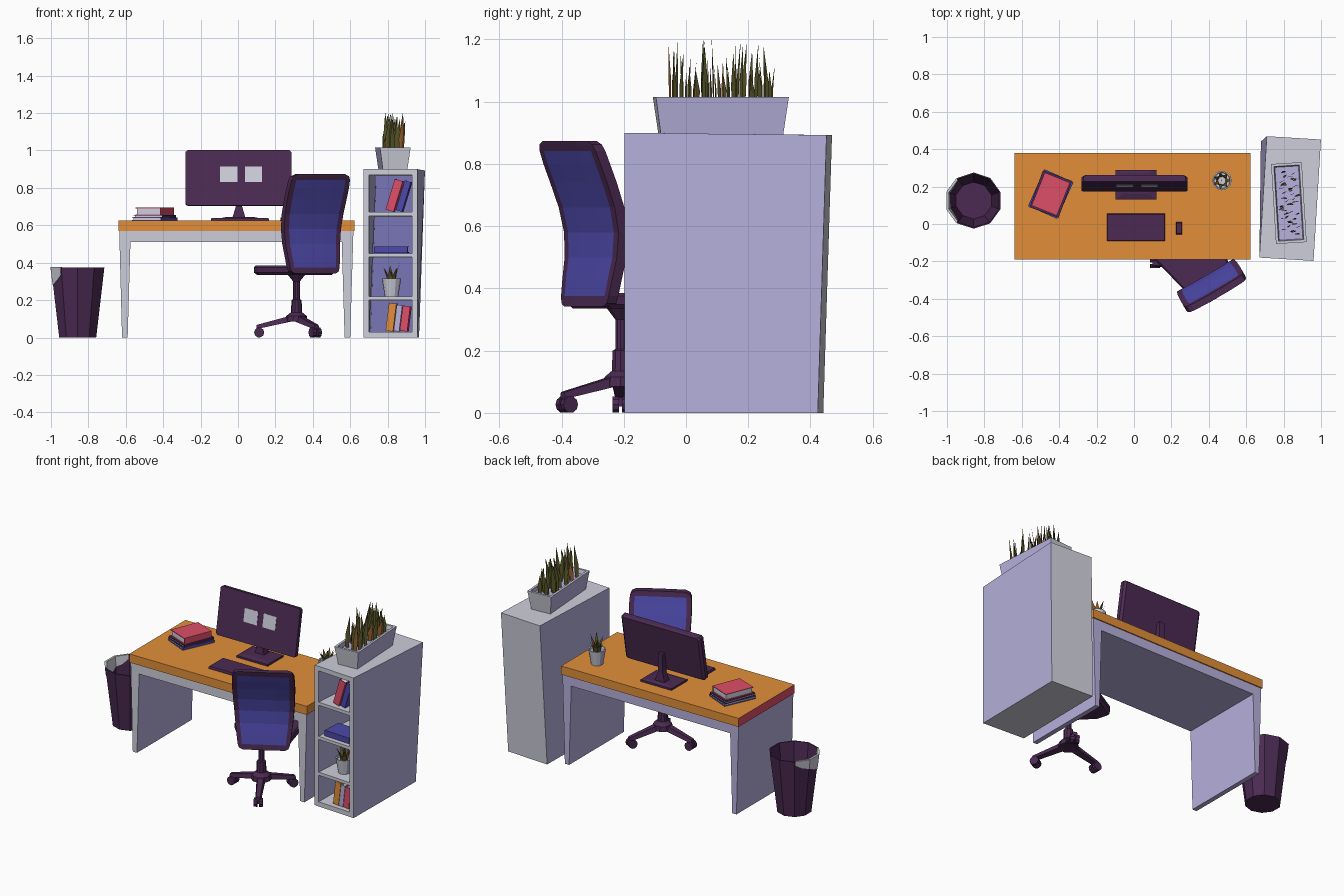
import bpy, bmesh, math, random
from mathutils import Matrix, Vector

if "Cube" in bpy.data.objects:
    bpy.data.objects.remove(bpy.data.objects["Cube"])

random.seed(4)


def material(name, r, g, b):
    m = bpy.data.materials.new(name)
    lin = [(c / 255 / 12.92) if c < 11 else ((c / 255 + 0.055) / 1.055) ** 2.4 for c in (r, g, b)]
    m.diffuse_color = (*lin, 1)
    m.use_nodes = True
    m.node_tree.nodes["Principled BSDF"].inputs["Base Color"].default_value = m.diffuse_color
    return m


ORANGE = material("orange wood", 226, 143, 58)
GREY = material("light grey", 206, 206, 219)
LAV = material("lavender", 183, 177, 221)
SLATE = material("slate blue", 118, 116, 180)
PURPLE = material("dark purple", 75, 42, 82)
BLUE = material("blue", 77, 73, 170)
RED = material("red", 222, 78, 104)
OLIVE = material("olive green", 86, 84, 40)
RUST = material("rust leaf", 150, 92, 45)


def place(x, y, z=0, rot=0, axis='Z'):
    return Matrix.Translation((x, y, z)) @ Matrix.Rotation(math.radians(rot), 4, axis)


def loft(name, parts, mats, M=Matrix(), rule=None, warp=None):
    """Each part is (rings, material index); rings are joined and capped."""
    bm = bmesh.new()
    for rings, mi in parts:
        vs = [[bm.verts.new(p) for p in r] for r in rings]
        n = len(vs[0])
        fs = [bm.faces.new(vs[0]), bm.faces.new(vs[-1])]
        for a, b in zip(vs, vs[1:]):
            fs += [bm.faces.new((a[i], a[(i + 1) % n], b[(i + 1) % n], b[i])) for i in range(n)]
        for f in fs:
            f.material_index = mi
    bmesh.ops.recalc_face_normals(bm, faces=bm.faces)
    if rule:
        for f in bm.faces:
            f.material_index = rule(f.normal, f.calc_center_median())
    if warp:
        for v in bm.verts:
            v.co = warp(v.co)
    bm.transform(M)
    me = bpy.data.meshes.new(name)
    bm.to_mesh(me)
    bm.free()
    for m in mats:
        me.materials.append(m)
    ob = bpy.data.objects.new(name, me)
    bpy.context.collection.objects.link(ob)
    return ob


def rect(x0, x1, y0, y1, z):
    return [(x0, y0, z), (x1, y0, z), (x1, y1, z), (x0, y1, z)]


def box(x0, x1, y0, y1, z0, z1, mi=0):
    return ([rect(x0, x1, y0, y1, z0), rect(x0, x1, y0, y1, z1)], mi)


def ring(r, z, n, ph=0, cx=0, cy=0):
    return [(cx + r * math.cos(ph + i * math.tau / n), cy + r * math.sin(ph + i * math.tau / n), z)
            for i in range(n)]


def blade(x, y, z, h, w, dx, dy, turn, mi):
    """Flat pointed leaf; turn sets the direction of its width."""
    c, s = math.cos(turn), math.sin(turn)
    rings = []
    for t, k in ((0, 0.7), (0.4, 1), (1, 0.04)):
        cx, cy = x + dx * t * t, y + dy * t * t
        rings.append([(cx + c * w * k * i - s * w * 0.12 * k * j, cy + s * w * k * i + c * w * 0.12 * k * j, z + h * t)
                      for i, j in ((-1, 0), (0, -1), (1, 0), (0, 1))])
    return (rings, mi)


def book(name, length, depth, t, mat, M):
    c = min(0.004, t / 5)
    loft(name, [box(0, length, 0, depth, 0, c), box(0, length, 0, depth, t - c, t),
                box(0, length, 0, c, c, t - c),
                box(0.005, length - 0.005, c, depth - 0.005, c, t - c, 1)], [mat, GREY], M)


def small_plant(name, M):
    loft(name + "_pot", [([ring(0.036, 0, 12), ring(0.052, 0.095, 12), ring(0.045, 0.095, 12),
                           ring(0.042, 0.08, 12)], 0)], [GREY, LAV], M,
         lambda n, c: 1 if abs(n.x) > 0.7 else 0)
    leaves = []
    for i in range(8):
        a, r = i * 0.9, 0.02 * (i > 0)
        c, s = math.cos(a), math.sin(a)
        leaves.append(blade(r * c, r * s, 0.078, random.uniform(0.065, 0.105), 0.013,
                            r * 1.3 * c, r * 1.3 * s, a + 1.57, i % 3 == 1))
    loft(name + "_leaves", leaves, [OLIVE, RUST], M)


# Desk: wooden top over an arched frame with tapered legs
loft("desk_top", [box(-0.64, 0.622, -0.19, 0.38, 0.57, 0.625)], [ORANGE, RED],
     rule=lambda n, c: 1 if n.x < -0.5 else 0)
arch = [(-0.62, 0), (-0.59, 0), (-0.575, 0.51), (0.555, 0.51), (0.57, 0), (0.60, 0),
        (0.617, 0.57), (-0.635, 0.57)]
loft("desk_frame", [([[(x, y, z) for x, z in arch] for y in (-0.183, 0.373)], 0)], [GREY, LAV],
     rule=lambda n, c: 0 if n.y < -0.5 else 1)

# Monitor, stand, keyboard and mouse
M = place(0.0025, 0.217, 0.852, -10, 'X')
face = [(-0.2825, -0.14), (-0.272, -0.15), (0.272, -0.15), (0.2825, -0.14),
        (0.2825, 0.14), (0.272, 0.15), (-0.272, 0.15), (-0.2825, 0.14)]
loft("monitor", [([[(x * s, y, z * s) for x, z in face]
                   for y, s in ((-0.017, 1), (0.008, 1), (0.02, 0.95))], 0)], [PURPLE], M)
loft("screen_panes", [box(-0.10, -0.005, -0.019, -0.016, -0.025, 0.06),
                      box(0.035, 0.125, -0.019, -0.016, -0.025, 0.06)], [GREY], M)
loft("monitor_stand", [
    ([rect(-0.10, 0.12, 0.13, 0.29, 0.625), rect(-0.10, 0.12, 0.13, 0.29, 0.637),
      rect(-0.06, 0.08, 0.16, 0.275, 0.645)], 0),
    ([rect(-0.03, 0.04, 0.21, 0.26, 0.64), rect(-0.012, 0.022, 0.215, 0.255, 0.70),
      rect(-0.012, 0.022, 0.225, 0.255, 0.82)], 0)], [PURPLE])
loft("keyboard", [([rect(-0.145, 0.165, -0.09, 0.055, 0.624), rect(-0.145, 0.165, -0.09, 0.055, 0.632),
                    rect(-0.142, 0.162, -0.087, 0.052, 0.64)], 0)], [PURPLE])
loft("mouse", [([rect(0.225, 0.257, -0.055, 0.01, 0.624), rect(0.228, 0.254, -0.052, 0.005, 0.641)], 0)],
     [PURPLE])

# Stack of books and plant on the desk
for i, (mat, z, t, turn, L, D) in enumerate([(BLUE, 0.625, 0.016, -24, 0.215, 0.17),
                                             (PURPLE, 0.641, 0.014, -20, 0.21, 0.165),
                                             (RED, 0.655, 0.04, -22, 0.19, 0.145)]):
    book("desk_book_%d" % (i + 1), L, D, t, mat,
         place(-0.445, 0.16, z, turn + 90) @ Matrix.Translation((-L / 2, -D / 2, 0)))
small_plant("desk_plant", place(0.47, 0.232, 0.625))

# Waste bin with a bag corner folded over the rim
P = math.pi / 10
loft("waste_bin", [([ring(0.104, 0, 10, P), ring(0.15, 0.375, 10, P), ring(0.143, 0.375, 10, P),
                     ring(0.099, 0.012, 10, P)], 0)], [PURPLE], place(-0.857, 0.125))
bag = []
for deg, low in ((128, 0.35), (145, 0.325), (162, 0.315), (180, 0.295), (198, 0.28), (216, 0.305), (232, 0.335)):
    a = math.radians(deg)
    k = math.cos(P) / math.cos(math.radians((deg + 18) % 36 - 18))
    pts = [((0.104 + 0.046 * z / 0.375) * k + o, z)
           for z, o in ((low, 0.003), (0.378, 0.003), (0.378, -0.01), (low, -0.01))]
    bag.append([(r * math.cos(a), r * math.sin(a), z) for r, z in pts])
loft("bin_bag", [(bag, 0)], [GREY], place(-0.857, 0.125))

# Shelf unit, turned and leaning slightly
S = place(0.835, 0.136, 0, -3.5)


def lean(co):
    k = (1 - co.z / 0.9) * (co.y + 0.325) / 0.65
    return Vector((co.x - 0.03 * k, co.y - 0.03 * k, co.z - 0.008 * (co.y + 0.325) / 0.65 * co.z))


case = [box(-0.145, -0.115, -0.325, 0.325, 0, 0.9), box(0.115, 0.145, -0.325, 0.325, 0, 0.9),
        box(-0.115, 0.115, 0.305, 0.325, 0, 0.9)]
case += [box(-0.115, 0.115, -0.325, 0.305, z, z + t)
         for z, t in ((0, 0.03), (0.2, 0.02), (0.43, 0.02), (0.65, 0.02), (0.87, 0.03))]
loft("shelf_unit", case, [GREY, LAV, SLATE], S,
     lambda n, c: 1 if abs(n.x) > 0.7 else (2 if n.y < -0.5 and c.y > 0 else 0), lean)

# Things on the shelves: (length, thickness, colour, x, z, tilt)
for i, (L, t, mat, x, z, a) in enumerate([
        (0.17, 0.045, RED, 0.015, 0.672, -73), (0.165, 0.035, BLUE, 0.06, 0.672, -73),
        (0.15, 0.04, ORANGE, 0.012, 0.032, -83), (0.14, 0.03, LAV, 0.045, 0.032, -83),
        (0.135, 0.04, RED, 0.088, 0.032, -83), (0.18, 0.036, BLUE, -0.09, 0.452, 0)]):
    book("shelf_book_%d" % (i + 1), L, 0.13, t, mat, S @ place(x, -0.3, z, a, 'Y'))
small_plant("shelf_plant", S @ place(0, -0.23, 0.22))

# Planter with grass on top of the shelf unit
T = place(0.828, 0.112, 0.895, 3.5)
loft("planter", [([rect(-0.065, 0.065, -0.197, 0.197, 0), rect(-0.082, 0.082, -0.214, 0.214, 0.12),
                   rect(-0.068, 0.068, -0.20, 0.20, 0.12), rect(-0.063, 0.063, -0.195, 0.195, 0.095)], 0)],
     [GREY, LAV], T, lambda n, c: 1 if abs(n.x) > 0.7 or (n.z > 0.9 and c.z < 0.11) else 0)
grass = []
for i in range(40):
    grass.append(blade(random.uniform(-0.048, 0.048), -0.165 + 0.33 * i / 39, 0.093,
                       random.uniform(0.10, 0.215), 0.0135, random.uniform(-0.025, 0.025),
                       random.uniform(-0.01, 0.01), random.uniform(0.1, 0.6), i % 10 == 0))
loft("planter_grass", grass, [OLIVE, RUST], T)

# Office chair: local +y is its front
C = place(0.333, -0.19, 0, 30)
spine = [(0.342, 0.147, 0.125), (0.352, 0.145, 0.145), (0.375, 0.142, 0.153), (0.43, 0.133, 0.160),
         (0.50, 0.12, 0.168), (0.58, 0.118, 0.175), (0.66, 0.135, 0.18), (0.74, 0.165, 0.183),
         (0.80, 0.19, 0.183), (0.842, 0.206, 0.18), (0.862, 0.213, 0.17), (0.873, 0.216, 0.145)]
rows = []
for z, d, w in spine:
    us = (-1, -0.84, -0.4, 0.4, 0.84, 1)
    front = [(u * w, -d + 0.018 + 0.004 * (u * u), z) for u in us]
    rows.append(front + [(x, y - 0.036, z) for x, y, _ in reversed(front)])
loft("chair_back", [(rows, 0)], [PURPLE, BLUE], C,
     lambda n, c: 1 if abs(c.x) < 0.14 and 0.375 < c.z < 0.842 and abs(n.y) > 0.7 else 0)
outline = [(-0.13, -0.14), (0.13, -0.14), (0.195, 0.12), (0.18, 0.185), (0.14, 0.205),
           (-0.14, 0.205), (-0.18, 0.185), (-0.195, 0.12)]
loft("chair_seat", [([[(x * s, y * s, z) for x, y in outline]
                      for z, s in ((0.335, 0.93), (0.348, 1), (0.375, 1), (0.386, 0.95))], 0)], [PURPLE], C)
B = place(0.313, -0.21)
loft("chair_column", [([ring(0.06, 0.085, 10), ring(0.055, 0.115, 10), ring(0.03, 0.135, 10),
                        ring(0.027, 0.2, 10), ring(0.018, 0.205, 10), ring(0.018, 0.30, 10),
                        ring(0.05, 0.34, 10)], 0)], [PURPLE], B)
for k in range(3):
    R = B @ Matrix.Rotation(math.radians(-60 + 120 * k), 4, 'Z')
    legs = [[(x, -w, z), (x, w, z), (x, w * 0.7, z + h), (x, -w * 0.7, z + h)]
            for x, w, z, h in ((0.03, 0.026, 0.085, 0.032), (0.215, 0.017, 0.045, 0.022))]
    loft("chair_leg_%d" % (k + 1), [(legs, 0)], [PURPLE], R)
    wheels = [([[(0.20 + x, y, 0.027 + z) for x, z, _ in ring(0.027, 0, 10)]
                for y in (s * 0.005, s * 0.026)], 0) for s in (-1, 1)]
    wheels.append(box(0.192, 0.208, -0.006, 0.006, 0.02, 0.06))
    loft("castor_%d" % (k + 1), wheels, [PURPLE], R)
